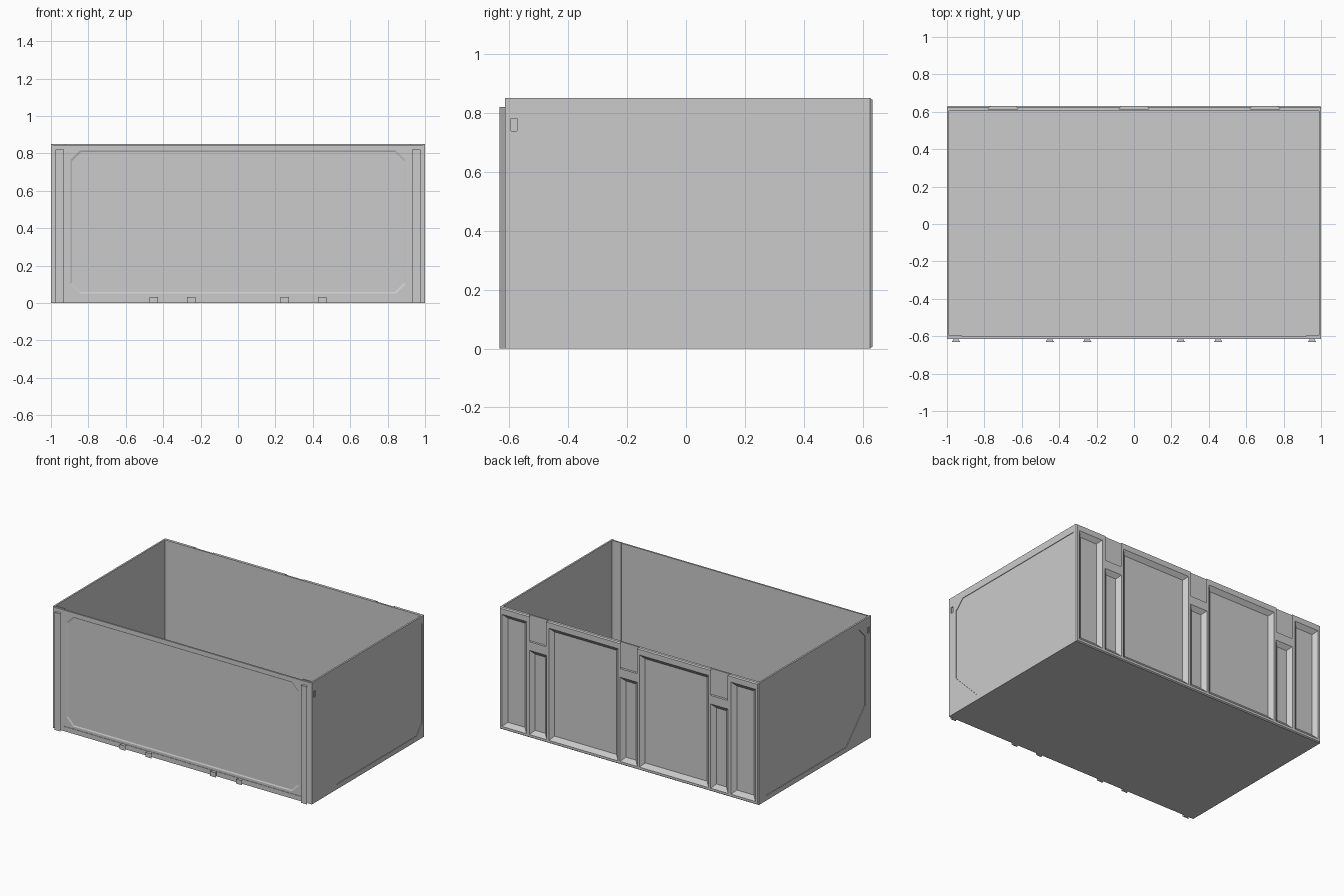
import bpy, bmesh

if "Cube" in bpy.data.objects:
    bpy.data.objects.remove(bpy.data.objects["Cube"])


def loft(name, *solids):
    """Each solid is a list of matching point loops, skinned and capped."""
    bm = bmesh.new()
    for loops in solids:
        rings = [[bm.verts.new(p) for p in loop] for loop in loops]
        n = len(rings[0])
        for a, b in zip(rings, rings[1:]):
            for i in range(n):
                j = (i + 1) % n
                bm.faces.new((a[i], a[j], b[j], b[i]))
        bm.faces.new(rings[0])
        bm.faces.new(rings[-1])
    bmesh.ops.recalc_face_normals(bm, faces=bm.faces)
    me = bpy.data.meshes.new(name)
    bm.to_mesh(me)
    bm.free()
    ob = bpy.data.objects.new(name, me)
    bpy.context.collection.objects.link(ob)
    return ob


def rect(a0, b0, a1, b1, c=0.0):
    """Rectangle outline, with chamfered corners if c > 0."""
    if not c:
        return [(a0, b0), (a1, b0), (a1, b1), (a0, b1)]
    return [(a0 + c, b0), (a1 - c, b0), (a1, b0 + c), (a1, b1 - c),
            (a1 - c, b1), (a0 + c, b1), (a0, b1 - c), (a0, b0 + c)]


def on_x(poly, x):
    return [(x, a, b) for a, b in poly]


def on_y(poly, y):
    return [(a, y, b) for a, b in poly]


def on_z(poly, z):
    return [(a, b, z) for a, b in poly]


def cut(ob, *solids):
    cutter = loft("cutter", *solids)
    cutter.hide_render = True
    mod = ob.modifiers.new("cut", 'BOOLEAN')
    mod.solver = 'EXACT'
    mod.object = cutter
    bpy.context.view_layer.objects.active = ob
    bpy.ops.object.modifier_apply(modifier=mod.name)
    bpy.data.objects.remove(cutter)


H, T = 0.85, 0.012          # height, wall thickness
FRONT, BACK = -0.614, 0.632  # outer wall planes
INNER_BACK = 0.605

# Floor
floor = rect(-1 + T, FRONT + T, 1 - T, INNER_BACK)
loft("floor", [on_z(floor, 0), on_z(floor, 0.014)])

# Side walls with shallow chamfered panel and a small latch window
panel = [(-0.34, 0.035), (0.54, 0.035), (0.6, 0.1), (0.6, 0.8),
         (-0.48, 0.8), (-0.545, 0.735), (-0.545, 0.245)]
window = rect(-0.594, 0.738, -0.574, 0.78)
outline = rect(FRONT, 0, INNER_BACK, H)
for s, side in ((1, "right"), (-1, "left")):
    wall = loft(side + "_wall", [on_x(outline, s * (1 - T)), on_x(outline, s)])
    cut(wall, [on_x(panel, s * 0.996), on_x(panel, s * 1.02)],
        [on_x(window, s * 0.994), on_x(window, s * 1.02)])

# Front wall: framed step, then a bevelled chamfered panel
outline = rect(-1 + T, 0, 1 - T, 0.845)
front = loft("front_wall", [on_y(outline, FRONT), on_y(outline, FRONT + T)])
step = rect(-0.915, 0.033, 0.915, 0.832)
cut(front, [on_y(step, FRONT - 0.02), on_y(step, FRONT + 0.003)])
cut(front, [on_y(rect(-0.896, 0.05, 0.896, 0.815, 0.05), FRONT - 0.02),
            on_y(rect(-0.896, 0.05, 0.896, 0.815, 0.05), FRONT + 0.003),
            on_y(rect(-0.888, 0.058, 0.888, 0.807, 0.05), FRONT + 0.007)])

# Inner corner strips behind the front wall
for s, side in ((1, "right"), (-1, "left")):
    strip = rect(min(s * 0.92, s * 0.988), FRONT + T,
                 max(s * 0.92, s * 0.988), FRONT + T + 0.006)
    loft(side + "_corner_strip", [on_z(strip, 0.014), on_z(strip, H)])


# Dovetail posts and feet on the front
def dovetail(x, neck, head, y0, y1):
    return [(x - neck, y0), (x + neck, y0), (x + head, y1), (x - head, y1)]


for x, top, name in ((-0.952, 0.82, "post"), (0.952, 0.82, "post"),
                     (-0.45, 0.032, "foot"), (-0.25, 0.032, "foot"),
                     (0.25, 0.032, "foot"), (0.45, 0.032, "foot")):
    profile = dovetail(x, 0.012, 0.023, FRONT, -0.632)
    loft("front_" + name, [on_z(profile, 0), on_z(profile, top)])

# Back wall with eased outer edges
outline = rect(-1, 0, 1, H)
eased = rect(-0.994, 0.006, 0.994, H - 0.006)
back = loft("back_wall", [on_y(outline, INNER_BACK), on_y(outline, 0.624),
                          on_y(eased, BACK)])

# Sloped pockets in the back wall
pockets = [(-0.978, -0.79, 0.805), (-0.767, -0.633, 0.61),
           (-0.617, -0.083, 0.805), (-0.067, 0.067, 0.61),
           (0.083, 0.617, 0.805), (0.633, 0.767, 0.61), (0.79, 0.978, 0.805)]
w = 0.028
k = 1 + 0.002 / 0.024
solids = []
for x0, x1, top in pockets:
    e = w * (k - 1)
    solids.append([on_y(rect(x0 - e, 0.022 - e, x1 + e, top + e), BACK + 0.002),
                   on_y(rect(x0 + w, 0.022 + w, x1 - w, top - w), BACK - 0.024)])
cut(back, *solids)

# Dovetail slots open to the rim
cut(back, *[[on_z(dovetail(x, 0.08, 0.06, BACK - 0.016, BACK + 0.003), 0.67),
             on_z(dovetail(x, 0.08, 0.06, BACK - 0.016, BACK + 0.003), H + 0.05)]
            for x in (-0.7, 0, 0.7)])
